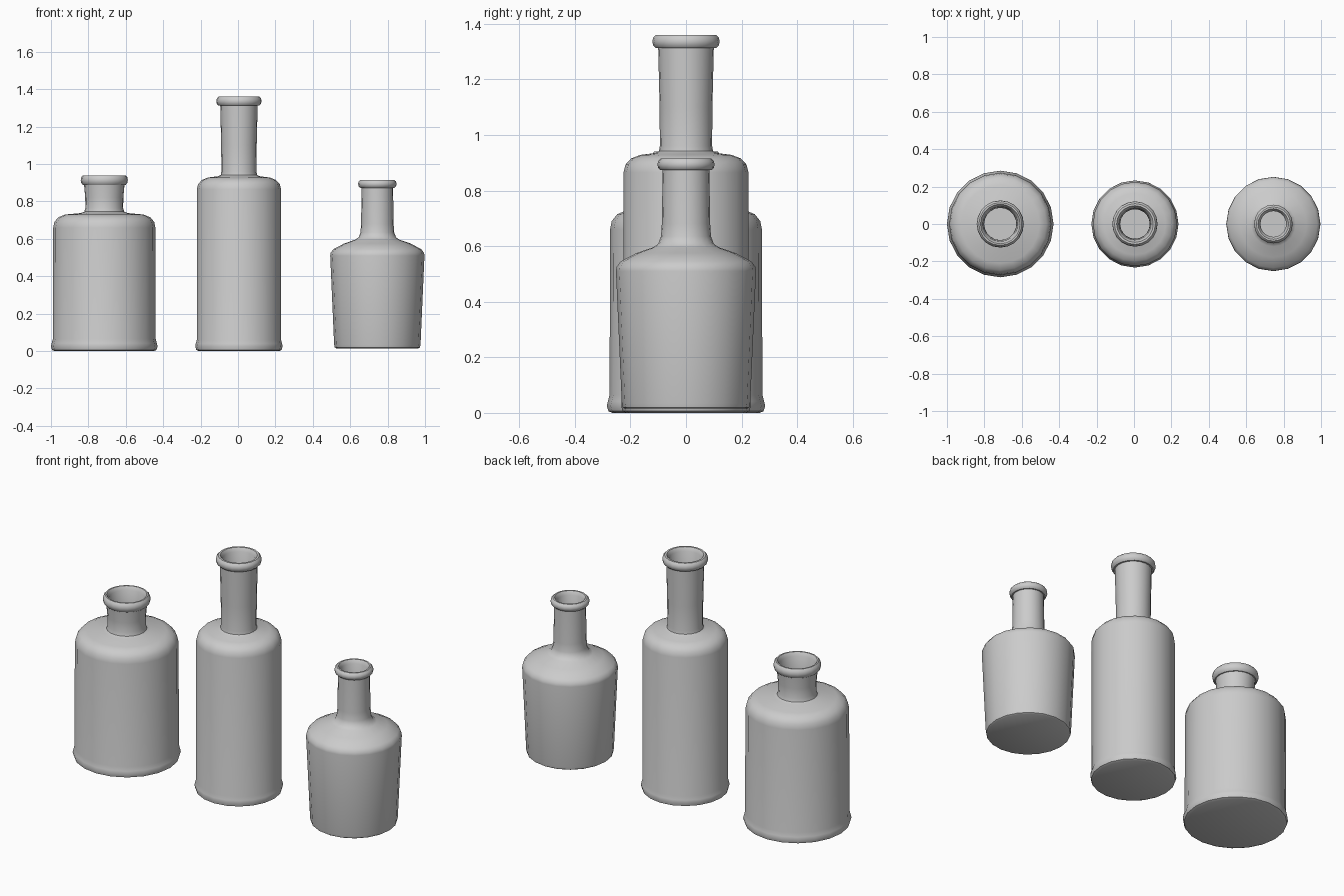
import bpy, bmesh, math

if "Cube" in bpy.data.objects:
    bpy.data.objects.remove(bpy.data.objects["Cube"])

SIDES = 20
WALL = 0.015


def lathe(name, x, profile):
    """Revolve an (r, z) profile around z; r = 0 ends become poles."""
    bm = bmesh.new()
    rings = []
    for r, z in profile:
        if r == 0:
            rings.append([bm.verts.new((0, 0, z))] * SIDES)
        else:
            rings.append([bm.verts.new((r * math.cos(a), r * math.sin(a), z))
                          for a in (2 * math.pi * i / SIDES for i in range(SIDES))])
    for a, b in zip(rings, rings[1:]):
        for i in range(SIDES):
            j = (i + 1) % SIDES
            bm.faces.new(dict.fromkeys((a[i], a[j], b[j], b[i])))
    bmesh.ops.recalc_face_normals(bm, faces=bm.faces)
    mesh = bpy.data.meshes.new(name)
    bm.to_mesh(mesh)
    bm.free()
    ob = bpy.data.objects.new(name, mesh)
    ob.location.x = x
    bpy.context.collection.objects.link(ob)
    bpy.ops.object.select_all(action='DESELECT')
    ob.select_set(True)
    bpy.context.view_layer.objects.active = ob
    bpy.ops.object.shade_smooth_by_angle(angle=math.radians(40))
    return ob


def bottle(name, x, body, neck_r, lip_r, lip_z, top_z):
    """Outer body and neck, rounded lip, then the inner wall back down."""
    h = top_z - lip_z
    hole = neck_r - WALL
    lip = [(neck_r, lip_z), (lip_r - 0.012, lip_z), (lip_r - 0.003, lip_z + 0.2 * h),
           (lip_r, lip_z + 0.5 * h), (lip_r - 0.003, lip_z + 0.8 * h),
           (lip_r - 0.012, top_z), (neck_r - 0.002, top_z), (hole, top_z - 0.02)]
    inner = [(r - WALL, z - WALL * 0.7) for r, z in reversed(body[2:])]
    floor = body[0][1] + 0.025
    inner = [p for p in inner if p[1] > floor + 0.01]
    inner += [(inner[-1][0] - 0.01, floor), (0, floor)]
    lathe(name, x, [(0, body[0][1])] + body + lip + inner)


# Wide bottle with short flared neck
bottle("wide_bottle", -0.715,
       [(0.265, 0), (0.279, 0.006), (0.285, 0.025), (0.281, 0.042), (0.275, 0.065),
        (0.273, 0.66), (0.267, 0.69), (0.247, 0.715), (0.21, 0.73), (0.125, 0.738),
        (0.107, 0.745), (0.101, 0.765), (0.102, 0.82)],
       0.108, 0.126, 0.888, 0.94)

# Tall bottle with long neck
bottle("tall_bottle", 0.005,
       [(0.215, 0), (0.228, 0.006), (0.233, 0.025), (0.231, 0.04), (0.225, 0.06),
        (0.225, 0.865), (0.218, 0.893), (0.198, 0.915), (0.165, 0.928), (0.11, 0.935),
        (0.097, 0.942), (0.094, 0.96), (0.095, 1.1)],
       0.1, 0.121, 1.312, 1.36)

# Tapered bottle with sloping shoulder
bottle("tapered_bottle", 0.745,
       [(0.22, 0.015), (0.228, 0.02), (0.231, 0.035), (0.252, 0.51), (0.25, 0.525),
        (0.235, 0.545), (0.178, 0.575), (0.12, 0.595), (0.1, 0.608), (0.09, 0.635),
        (0.087, 0.68)],
       0.084, 0.103, 0.873, 0.915)
